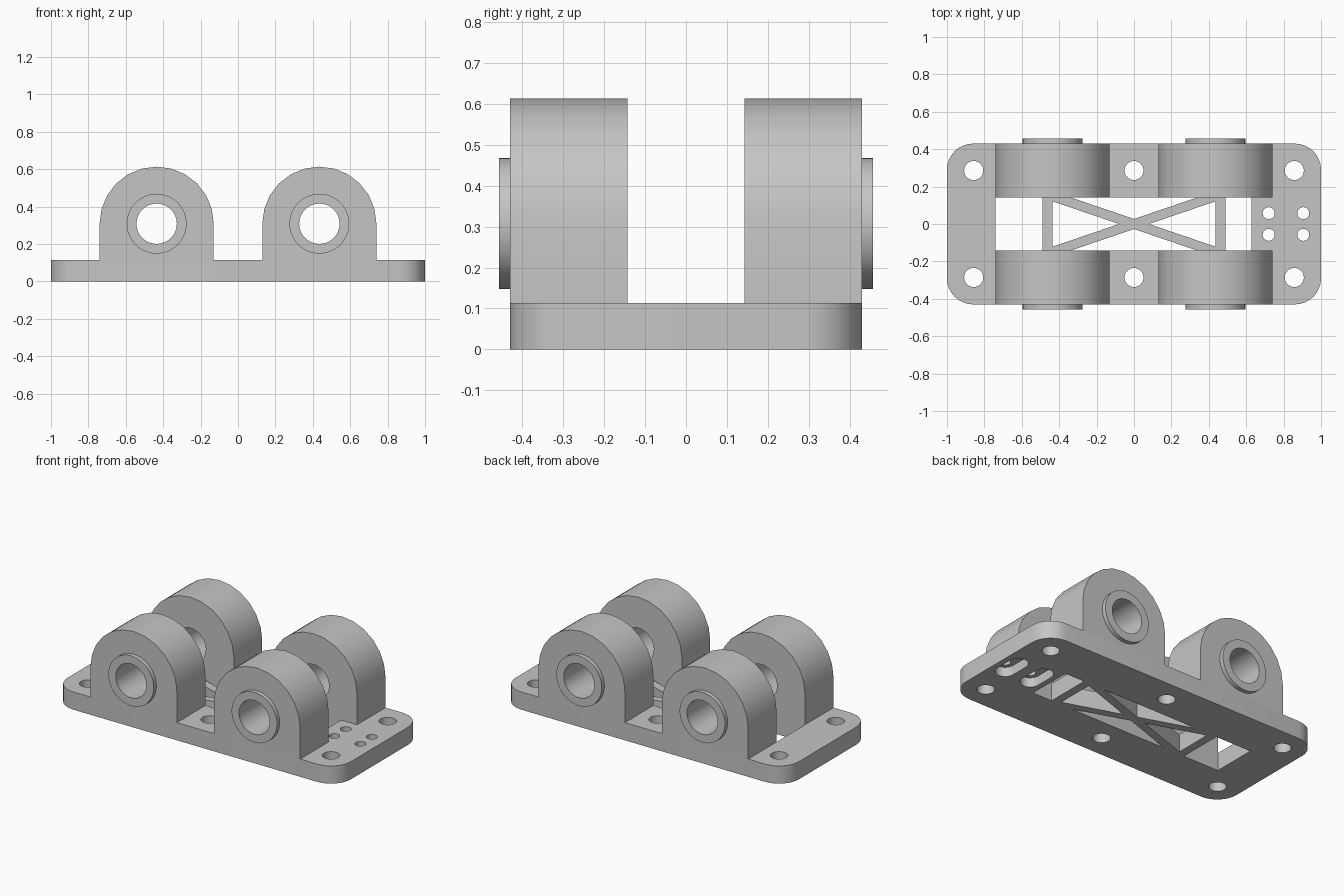
import bpy, bmesh
from math import sin, cos, radians

cube = bpy.data.objects.get("Cube")
if cube:
    bpy.data.objects.remove(cube, do_unlink=True)

grey = bpy.data.materials.new("plain grey")
grey.use_nodes = True
colour = (0.56, 0.56, 0.56, 1)
grey.diffuse_color = colour
grey.node_tree.nodes["Principled BSDF"].inputs["Base Color"].default_value = colour

PLATE_TOP = 0.113
HALF_DEPTH = 0.43
WINDOW = 0.143       # half width of the opening; also inner face of the lugs
AXIS_X, AXIS_Z = 0.435, 0.308
LUG_R, BOSS_R, BORE_R = 0.305, 0.16, 0.108


def arc(cx, cy, r, start, end, steps):
    angles = [radians(start + (end - start) * i / steps) for i in range(steps + 1)]
    return [(cx + r * cos(a), cy + r * sin(a)) for a in angles]


def circle(cx, cy, r, steps=32):
    return arc(cx, cy, r, 0, 360, steps)[:-1]


def prism(name, outline, low, high, upright=False):
    """Extrude an outline along z, or along y when upright."""
    bm = bmesh.new()
    place = (lambda u, v: (u, low, v)) if upright else (lambda u, v: (u, v, low))
    face = bm.faces.new([bm.verts.new(place(u, v)) for u, v in outline])
    moved = bmesh.ops.extrude_face_region(bm, geom=[face])["geom"]
    step = (0, high - low, 0) if upright else (0, 0, high - low)
    bmesh.ops.translate(bm, vec=step, verts=[e for e in moved if isinstance(e, bmesh.types.BMVert)])
    bmesh.ops.recalc_face_normals(bm, faces=bm.faces)
    mesh = bpy.data.meshes.new(name)
    bm.to_mesh(mesh)
    bm.free()
    mesh.materials.append(grey)
    obj = bpy.data.objects.new(name, mesh)
    bpy.context.collection.objects.link(obj)
    return obj


def activate(obj):
    bpy.ops.object.select_all(action="DESELECT")
    obj.select_set(True)
    bpy.context.view_layer.objects.active = obj


def cut(obj, outline, low, high, upright=False):
    cutter = prism("cutter", outline, low, high, upright)
    cutter.hide_render = True
    mod = obj.modifiers.new("cut", "BOOLEAN")
    mod.operation, mod.solver, mod.object = "DIFFERENCE", "EXACT", cutter
    activate(obj)
    bpy.ops.object.modifier_apply(modifier=mod.name)
    bpy.data.objects.remove(cutter, do_unlink=True)


def smooth(obj):
    activate(obj)
    bpy.ops.object.shade_smooth_by_angle()


# Base plate with rounded corners
r = 0.14
cx, cy = 1 - r, HALF_DEPTH - r
corners = [(cx, cy, 0), (-cx, cy, 90), (-cx, -cy, 180), (cx, -cy, 270)]
outline = [p for x, y, a in corners for p in arc(x, y, r, a, a + 90, 8)]
plate = prism("base_plate", outline, 0, PLATE_TOP)

# Openings that leave two cross bars and a diagonal brace
slope, half_strut = 0.34, 0.027
bar_in, bar_out = 0.437, 0.49
apex = half_strut / slope
side_y = slope * bar_in - half_strut
top_x = (WINDOW - half_strut) / slope
openings = [[(a, -WINDOW), (b, -WINDOW), (b, WINDOW), (a, WINDOW)]
            for a, b in ((-0.74, -bar_out), (bar_out, 0.627))]
for s in (-1, 1):
    openings.append([(s * apex, 0), (s * bar_in, side_y), (s * bar_in, -side_y)])
    openings.append([(0, s * half_strut), (top_x, s * WINDOW), (-top_x, s * WINDOW)])

# Mounting holes and small screw holes
openings += [circle(x, y, 0.051) for x in (-0.857, 0, 0.857) for y in (-0.286, 0.286)]
openings += [circle(x, y, 0.032, 24) for x in (0.72, 0.905) for y in (-0.058, 0.058)]
for shape in openings:
    cut(plate, shape, -0.1, PLATE_TOP + 0.1)

# Slotted recesses on the underside
for x in (0.72, 0.905):
    slot = arc(x, 0.058, 0.058, 0, 180, 12) + arc(x, -0.058, 0.058, 180, 360, 12)
    cut(plate, slot, -0.1, 0.06)
smooth(plate)

# Bearing lugs with raised bosses, bored through
for side_name, sx in (("left", 1), ("right", -1)):
    for end_name, sy in (("front", -1), ("back", 1)):
        x = sx * AXIS_X
        profile = arc(x, AXIS_Z, LUG_R, 0, 180, 12)
        profile += [(x - LUG_R, PLATE_TOP), (x + LUG_R, PLATE_TOP)]
        lug = prism(f"{end_name}_{side_name}_lug", profile, sy * WINDOW, sy * HALF_DEPTH, True)
        boss = prism(f"{end_name}_{side_name}_boss", circle(x, AXIS_Z, BOSS_R, 48),
                     sy * HALF_DEPTH, sy * 0.457, True)
        for part in (lug, boss):
            cut(part, circle(x, AXIS_Z, BORE_R), sy * 0.1, sy * 0.5, True)
            smooth(part)
